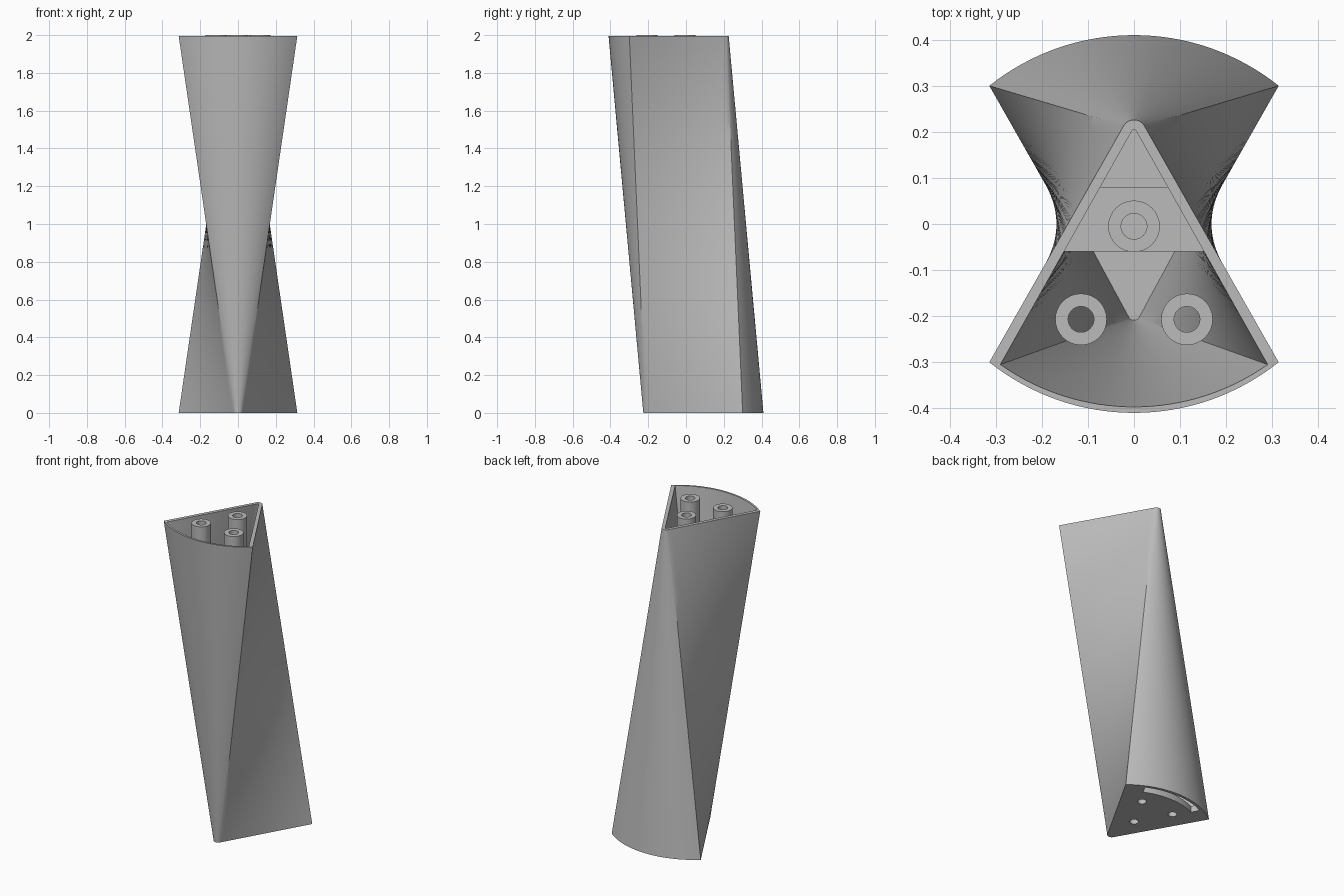
import bpy, bmesh, math

if "Cube" in bpy.data.objects:
    bpy.data.objects.remove(bpy.data.objects["Cube"])

grey = bpy.data.materials.new("plain grey")
grey.use_nodes = True
grey.diffuse_color = (0.5, 0.5, 0.5, 1)
grey.node_tree.nodes["Principled BSDF"].inputs["Base Color"].default_value = (0.5, 0.5, 0.5, 1)

RIM = 1.995      # height of the rim
FLOOR = 0.04     # floor thickness
ARC = 32         # steps along the curved face and the rounded apex
SIDE = 24        # steps along each straight side
LAYERS = 40


def finish(name, bm):
    bmesh.ops.recalc_face_normals(bm, faces=bm.faces)
    mesh = bpy.data.meshes.new(name)
    bm.to_mesh(mesh)
    bm.free()
    mesh.materials.append(grey)
    obj = bpy.data.objects.new(name, mesh)
    bpy.context.collection.objects.link(obj)
    return obj


def smooth(obj):
    bpy.ops.object.select_all(action='DESELECT')
    obj.select_set(True)
    bpy.context.view_layer.objects.active = obj
    bpy.ops.object.shade_smooth_by_angle(angle=math.radians(30))


def section(half, corner_y, arc_y, apex_r):
    """Sector outline: curved front, two straight sides, rounded rear apex."""
    sag = corner_y - arc_y
    radius = (half * half + sag * sag) / (2 * sag)
    centre = arc_y + radius
    spread = math.asin(half / radius)
    front = [(radius * math.sin(a), centre - radius * math.cos(a))
             for a in (spread * (2 * i / ARC - 1) for i in range(ARC + 1))]
    apex = [(apex_r * math.cos(a), 0.2 + apex_r * math.sin(a))
            for a in (math.radians(30 + 120 * i / ARC) for i in range(ARC + 1))]

    def side(p, q):
        return [(p[0] + (q[0] - p[0]) * i / SIDE, p[1] + (q[1] - p[1]) * i / SIDE)
                for i in range(1, SIDE)]
    return front + side(front[-1], apex[0]) + apex + side(apex[-1], front[0])


def twisted_wall(bm, top, z_start):
    """Loft from the half-turned outline below to the outline above."""
    h = len(top) // 2
    base = [(-x, -y) for x, y in top[h:] + top[:h]]
    rings = []
    for k in range(LAYERS + 1):
        z = z_start + (RIM - z_start) * k / LAYERS
        t = z / RIM
        rings.append([bm.verts.new((b[0] + (a[0] - b[0]) * t, b[1] + (a[1] - b[1]) * t, z))
                      for a, b in zip(top, base)])
    for lo, hi in zip(rings, rings[1:]):
        bridge(bm, lo, hi)
    bm.faces.new(rings[0])
    return rings[-1]


def bridge(bm, lo, hi):
    for i in range(len(lo)):
        j = (i + 1) % len(lo)
        bm.faces.new((lo[i], lo[j], hi[j], hi[i]))


def prism(name, points, z0, z1):
    bm = bmesh.new()
    lo = [bm.verts.new((x, y, z0)) for x, y in points]
    hi = [bm.verts.new((x, y, z1)) for x, y in points]
    bridge(bm, lo, hi)
    bm.faces.new(lo)
    bm.faces.new(hi)
    return finish(name, bm)


def circle(x, y, r, n=32):
    return [(x + r * math.cos(math.tau * i / n), y + r * math.sin(math.tau * i / n))
            for i in range(n)]


def tube(name, x, y, z0, z1):
    bm = bmesh.new()
    rings = [[bm.verts.new((px, py, z)) for px, py in circle(x, y, r)]
             for r, z in ((0.056, z0), (0.056, z1), (0.028, z1), (0.028, z0))]
    for i in range(4):
        bridge(bm, rings[i], rings[(i + 1) % 4])
    smooth(finish(name, bm))


# Hollow twisted body with a closed floor
bm = bmesh.new()
outer = twisted_wall(bm, section(0.314, -0.3, -0.41, 0.026), 0)
inner = twisted_wall(bm, section(0.29, -0.305, -0.397, 0.005), FLOOR)
bridge(bm, outer, inner)
body = finish("twisted_body", bm)

# Screw holes and curved slot through the floor
spots = [(0, 0), (0.115, 0.208), (-0.115, 0.208)]
cutters = [prism("hole_cutter", circle(x, y, 0.026), -0.05, FLOOR + 0.03) for x, y in spots]
angles = [math.radians(-25 + 50 * i / 16) for i in range(17)]
band = [(r * math.sin(a), r * math.cos(a) - 0.093)
        for r, sweep in ((0.485, angles), (0.43, angles[::-1])) for a in sweep]
cutters.append(prism("slot_cutter", band, -0.05, FLOOR + 0.03))
bpy.context.view_layer.objects.active = body
for cutter in cutters:
    cutter.hide_render = True
    cut = body.modifiers.new("floor_cut", 'BOOLEAN')
    cut.operation = 'DIFFERENCE'
    cut.solver = 'EXACT'
    cut.object = cutter
    bpy.ops.object.modifier_apply(modifier=cut.name)
    bpy.data.objects.remove(cutter)
smooth(body)

# Cross shelf that carries the middle post
SHELF = 1.7
prism("cross_shelf", [(-0.161, -0.06), (0.161, -0.06), (0.105, 0.08), (-0.105, 0.08)],
      SHELF - 0.04, SHELF)

# Three hollow screw posts
tube("middle_post", 0, -0.005, SHELF, 2)
tube("left_post", 0.115, -0.207, 1.3, 2)
tube("right_post", -0.115, -0.207, 1.3, 2)
